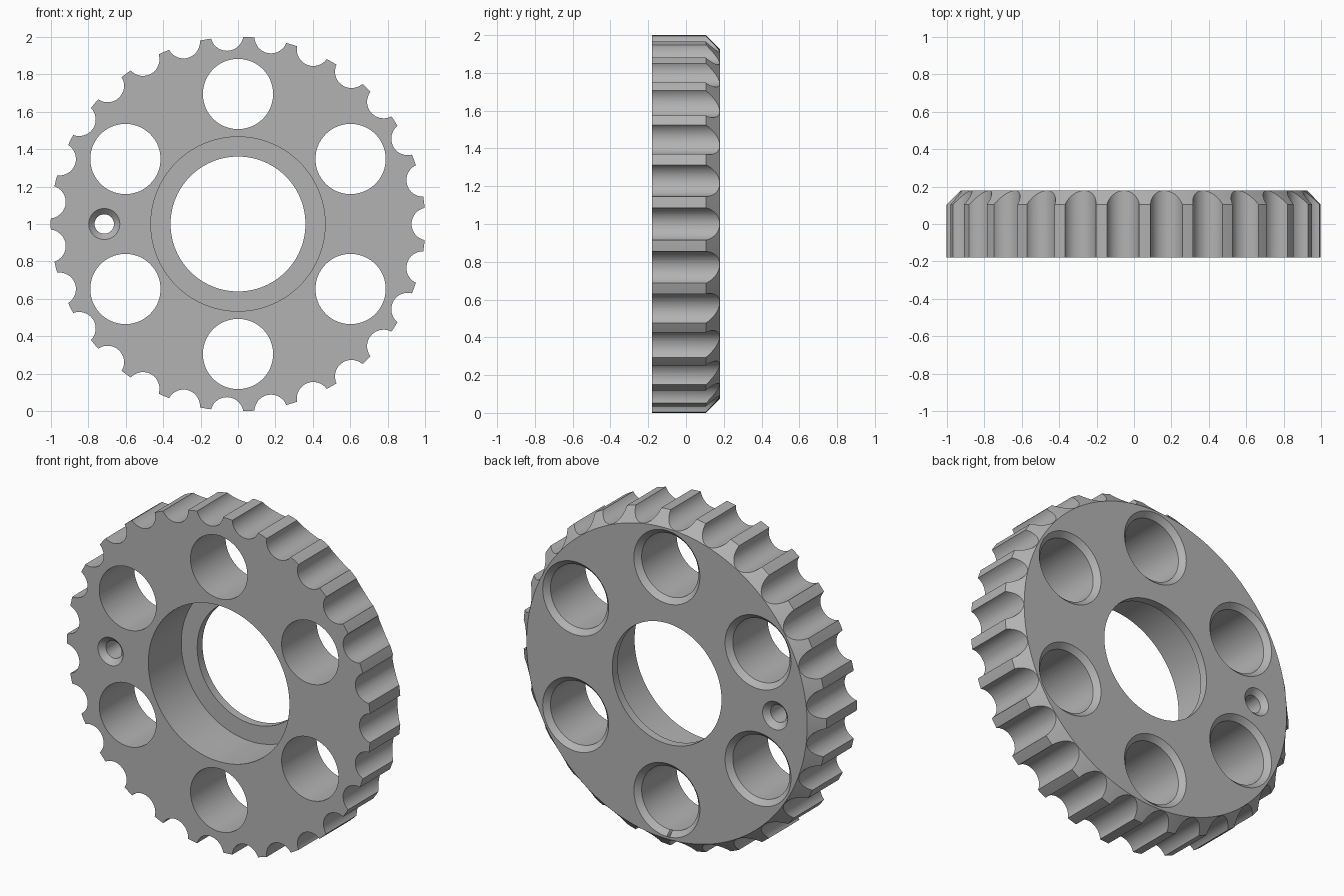
import bpy, bmesh, math
from math import cos, sin, pi

cube = bpy.data.objects.get("Cube")
if cube:
    bpy.data.objects.remove(cube, do_unlink=True)

HALF = 0.18      # half thickness
OVER = 0.05      # cutter overshoot
TEETH = 27

steel = bpy.data.materials.new("grey_steel")
steel.use_nodes = True
grey = (0.45, 0.45, 0.45, 1)
steel.diffuse_color = grey
steel.node_tree.nodes["Principled BSDF"].inputs["Base Color"].default_value = grey


def lathe(bm, profile, segments, x=0.0, z=1.0, ring=False):
    """Turn (radius, y) points about a y-parallel axis; cap the ends unless it is a ring."""
    loops = [[bm.verts.new((x + r * cos(2 * pi * i / segments), y,
                            z + r * sin(2 * pi * i / segments)))
              for i in range(segments)] for r, y in profile]
    pairs = list(zip(loops, loops[1:]))
    if ring:
        pairs.append((loops[-1], loops[0]))
    else:
        bm.faces.new(loops[0])
        bm.faces.new(loops[-1])
    for a, b in pairs:
        for i in range(segments):
            j = (i + 1) % segments
            bm.faces.new((a[i], a[j], b[j], b[i]))


def finish(bm, name):
    bmesh.ops.recalc_face_normals(bm, faces=bm.faces)
    mesh = bpy.data.meshes.new(name)
    bm.to_mesh(mesh)
    bm.free()
    mesh.materials.append(steel)
    obj = bpy.data.objects.new(name, mesh)
    bpy.context.collection.objects.link(obj)
    return obj


# Turned blank: stepped bore and chamfered back rim
bm = bmesh.new()
lathe(bm, [(0.465, -HALF), (1.0, -HALF), (1.0, 0.105), (0.925, HALF),
           (0.36, HALF), (0.36, 0.13), (0.465, 0.13)], TEETH * 8, ring=True)
wheel = finish(bm, "toothed_wheel")

bm = bmesh.new()
# Scallops between the teeth
for k in range(TEETH):
    a = 2 * pi * k / TEETH
    lathe(bm, [(0.088, -HALF - OVER), (0.088, HALF + OVER)], 48,
          1.0145 * cos(a), 1 + 1.0145 * sin(a))
# Six lightening holes, chamfered at the back
for k in range(6):
    a = pi / 2 + k * pi / 3
    lathe(bm, [(0.1875, -HALF - OVER), (0.1875, HALF - 0.03),
               (0.2175, HALF), (0.2175, HALF + OVER)], 72,
          0.694 * cos(a), 1 + 0.694 * sin(a))
# Small pin hole, countersunk on both faces
lathe(bm, [(0.083, -HALF - OVER), (0.083, -HALF), (0.052, -HALF + 0.031),
           (0.052, HALF - 0.031), (0.083, HALF), (0.083, HALF + OVER)], 48, -0.714)
cutter = finish(bm, "hole_cutter")
cutter.hide_render = True

# Cut everything out of the blank
cut = wheel.modifiers.new("cut", "BOOLEAN")
cut.operation = "DIFFERENCE"
cut.solver = "EXACT"
cut.object = cutter
bpy.context.view_layer.objects.active = wheel
wheel.select_set(True)
bpy.ops.object.modifier_apply(modifier=cut.name)
bpy.data.objects.remove(cutter, do_unlink=True)
bpy.ops.object.shade_smooth_by_angle(angle=math.radians(25))
